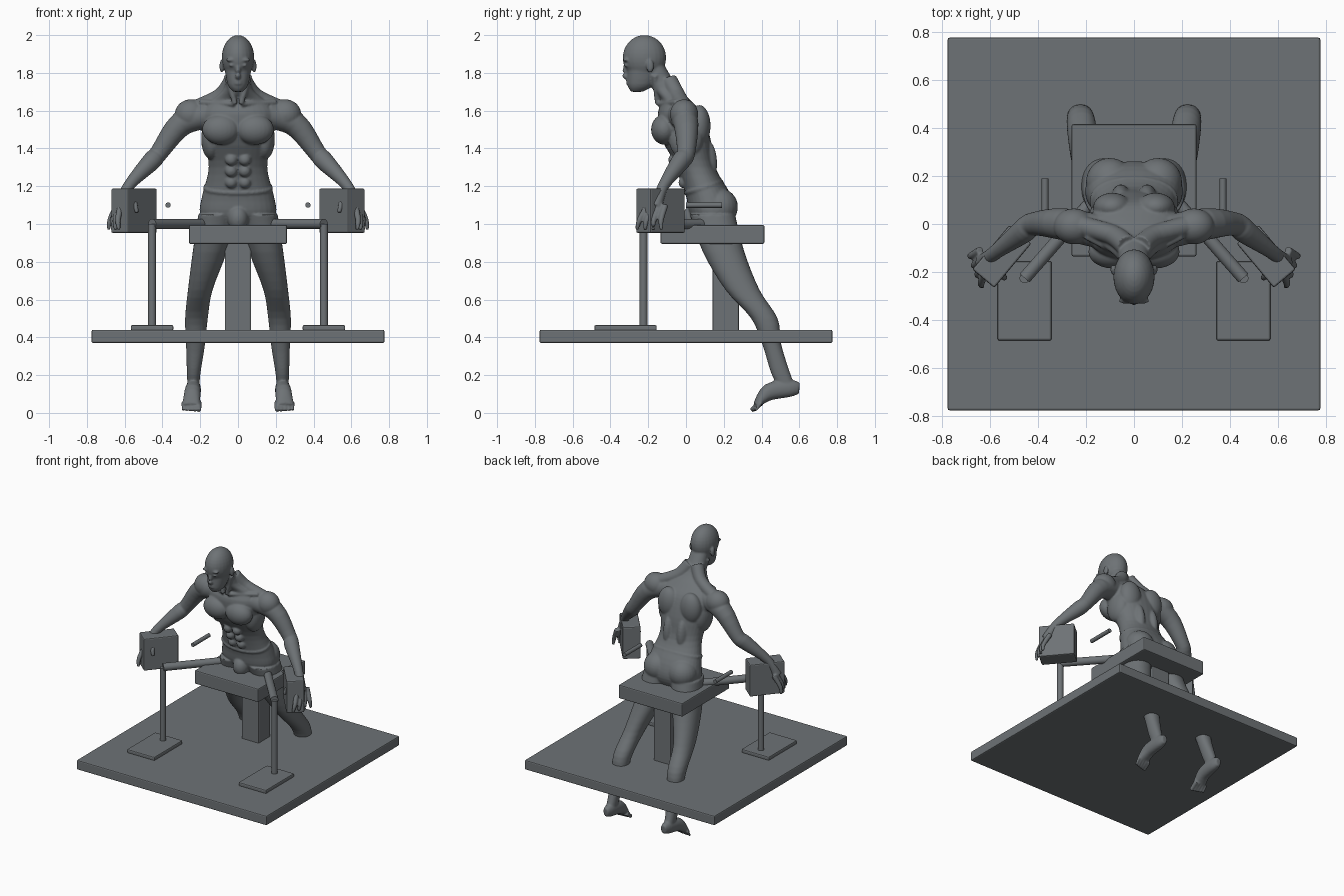
import bpy
import bmesh
import math
from mathutils import Vector, Matrix

default_cube = bpy.data.objects.get("Cube")
if default_cube:
    bpy.data.objects.remove(default_cube, do_unlink=True)

# One flat grey for everything
grey = bpy.data.materials.new("slate grey")
grey.use_nodes = True
grey.diffuse_color = (.155, .17, .18, 1)
shader = grey.node_tree.nodes["Principled BSDF"]
shader.inputs["Base Color"].default_value = grey.diffuse_color


def make_object(name, bm):
    bmesh.ops.recalc_face_normals(bm, faces=bm.faces[:])
    mesh = bpy.data.meshes.new(name)
    bm.to_mesh(mesh)
    bm.free()
    mesh.materials.append(grey)
    obj = bpy.data.objects.new(name, mesh)
    bpy.context.collection.objects.link(obj)
    return obj


def box(name, centre, size, turn=0):
    bm = bmesh.new()
    bmesh.ops.create_cube(bm, size=1, matrix=Matrix.Diagonal((*size, 1)))
    obj = make_object(name, bm)
    obj.location = centre
    obj.rotation_euler.z = turn
    rounding = obj.modifiers.new("rounded edges", 'BEVEL')
    rounding.width = .008
    rounding.segments = 2
    return obj


def rod(name, start, end, radius):
    start, end = Vector(start), Vector(end)
    axis = end - start
    rotation = axis.to_track_quat('Z', 'Y').to_matrix().to_4x4()
    bm = bmesh.new()
    bmesh.ops.create_cone(bm, cap_ends=True, segments=32, radius1=radius, radius2=radius,
                          depth=axis.length, matrix=Matrix.Translation((start + end) / 2) @ rotation)
    for face in bm.faces:
        face.smooth = len(face.verts) == 4
    for edge in bm.edges:
        edge.smooth = all(face.smooth for face in edge.link_faces)
    return make_object(name, bm)


def spline(rows, steps=4):
    """Smoothly interpolate rows of numbers."""
    rows = [Vector(row) for row in rows]
    padded = [rows[0], *rows, rows[-1]]
    result = []
    for before, start, end, after in zip(padded, padded[1:], padded[2:], padded[3:]):
        leave, arrive = (end - before) / 2, (after - start) / 2
        for i in range(steps):
            t = i / steps
            ease = t * t * (3 - 2 * t)
            bend = leave * t * (1 - t) ** 2 - arrive * t * t * (1 - t)
            result.append(start.lerp(end, ease) + bend)
    return result + [rows[-1]]


def loft(bm, rows, level=False, sides=32, power=2.2):
    """Closed skin through x, y, z, half width, half depth; level keeps rings horizontal."""
    rows = spline(rows)
    centres = [Vector(row[:3]) for row in rows]
    rings = []
    for i, row in enumerate(rows):
        across, other = Vector((1, 0, 0)), Vector((0, 1, 0))
        if not level:
            following = centres[min(i + 1, len(rows) - 1)]
            along = (following - centres[max(i - 1, 0)]).normalized()
            across = along.cross(Vector((0, 0, 1))).normalized()
            other = across.cross(along)
        ring = []
        for k in range(sides):
            angle = math.tau * k / sides
            cosine, sine = math.cos(angle), math.sin(angle)
            u = math.copysign(abs(cosine) ** (2 / power), cosine) * row[3]
            v = math.copysign(abs(sine) ** (2 / power), sine) * row[4]
            ring.append(bm.verts.new(centres[i] + across * u + other * v))
        rings.append(ring)
    for low, high in zip(rings, rings[1:]):
        for k in range(sides):
            bm.faces.new((low[k - 1], low[k], high[k], high[k - 1]))
    bm.faces.new(rings[0])
    bm.faces.new(rings[-1])


def tube(bm, *rows):
    """Round limb through x, y, z, radius."""
    loft(bm, [(*row, row[-1]) for row in rows], power=2)


def blob(bm, centre, radii):
    bmesh.ops.create_uvsphere(bm, u_segments=24, v_segments=16, radius=1,
                              matrix=Matrix.Translation(centre) @ Matrix.Diagonal((*radii, 1)))


# Platform, column and seat
box("platform", (0, 0, .405), (1.55, 1.55, .07))
box("seat_column", (0, .21, .66), (.14, .14, .5))
box("seat", (0, .14, .945), (.52, .55, .1))

# Side supports, handles and held blocks
for side, s in (("left", 1), ("right", -1)):
    post_x, post_y, bar_z = s * .455, -.225, 1
    box(side + "_foot_pad", (post_x, -.32, .45), (.225, .33, .03))
    rod(side + "_post", (post_x, post_y, .45), (post_x, post_y, bar_z), .021)
    rod(side + "_support_bar", (post_x, post_y, bar_z), (s * .17, .1, bar_z), .027)
    rod(side + "_small_rod", (s * .37, 0, 1.1), (s * .37, .19, 1.1), .014)
    box(side + "_hand_block", (s * .55, -.135, 1.07), (.12, .24, .235), turn=s * math.radians(40))

# Body, left half first
bm = bmesh.new()

# Leg
loft(bm, [(.11, .14, 1.05, .1, .12), (.15, .2, .85, .09, .11), (.2, .3, .65, .065, .09),
          (.22, .415, .5, .06, .07), (.225, .455, .36, .05, .05), (.235, .505, .2, .035, .05),
          (.235, .55, .11, .03, .04)], level=True)
# Foot and toes
loft(bm, [(.235, .6, .13, .02, .03), (.235, .55, .13, .036, .045),
          (.24, .44, .11, .043, .045), (.25, .37, .04, .046, .015)])
for i in range(5):
    x, shrink = .207 + i * .021, 1 - i / 10
    toe_y = .345 + i * .006
    tube(bm, (x, .4, .055, .016 * shrink), (x, toe_y, .013, .013 * shrink))

# Arm and shoulder
tube(bm, (.15, -.03, 1.58, .07), (.3, 0, 1.53, .066), (.42, 0, 1.375, .048),
     (.46, -.03, 1.33, .05), (.58, -.12, 1.2, .03), (.63, -.16, 1.09, .034))
blob(bm, (.25, -.01, 1.58), (.085, .075, .08))

# Fingers spread over the block, then the thumb
for i in range(4):
    knuckle = Vector((.64, -.11, 1.1)).lerp(Vector((.62, -.2, 1.1)), i / 3)
    tip = Vector((.685, -.13, .97)).lerp(Vector((.63, -.26, .97)), i / 3)
    joint = knuckle.lerp(tip, .6) + Vector((.01, -.01, 0))
    tube(bm, (*knuckle, .017), (*joint, .015), (*tip, .009))
tube(bm, (.58, -.14, 1.15, .02), (.55, -.21, 1.11, .017), (.535, -.225, 1.06, .01))

# Chest, back, flank, buttock and stomach muscles
blob(bm, (.09, -.115, 1.5), (.1, .07, .08))
blob(bm, (.09, .07, 1.52), (.08, .06, .11))
blob(bm, (.055, .09, 1.32), (.045, .075, .14))
blob(bm, (.14, 0, 1.45), (.055, .09, .11))
blob(bm, (.1, .175, 1.09), (.1, .1, .1))
for i in range(3):
    blob(bm, (.036, -.01 - i * .027, 1.22 + i * .06), (.032, .03, .031))

# Shoulder slope, collarbone and neck muscle
tube(bm, (.03, -.09, 1.76, .045), (.09, -.045, 1.68, .042), (.21, -.01, 1.62, .042))
tube(bm, (.02, -.145, 1.635, .013), (.2, -.05, 1.645, .015))
tube(bm, (.06, -.165, 1.79, .017), (.015, -.15, 1.635, .014))

# Eye, brow and ear
blob(bm, (.033, -.315, 1.84), (.016, .013, .008))
blob(bm, (.035, -.318, 1.868), (.03, .014, .01))
blob(bm, (.087, -.19, 1.835), (.011, .02, .035))

# Mirror to the right half
copy = bmesh.ops.duplicate(bm, geom=bm.verts[:] + bm.edges[:] + bm.faces[:])
for item in copy["geom"]:
    if isinstance(item, bmesh.types.BMVert):
        item.co.x *= -1

# Torso and neck
loft(bm, [(0, .15, .96, .13, .07), (0, .14, 1.05, .2, .12), (0, .12, 1.15, .19, .12),
          (0, .055, 1.3, .155, .1), (0, 0, 1.45, .18, .13), (0, -.03, 1.58, .2, .12),
          (0, -.05, 1.65, .15, .08), (0, -.11, 1.72, .075, .07), (0, -.18, 1.85, .06, .06)],
     level=True)
# Waistband, and front of the briefs
loft(bm, [(0, .096, 1.187, .184, .108), (0, .092, 1.2, .184, .108)])
blob(bm, (0, .04, 1.03), (.055, .06, .07))

# Skull and jaw
blob(bm, (0, -.22, 1.88), (.086, .115, .12))
loft(bm, [(0, -.26, 1.7, .025, .03), (0, -.24, 1.74, .055, .07), (0, -.22, 1.85, .075, .09)],
     level=True)
# Nose and lips
tube(bm, (0, -.315, 1.86, .01), (0, -.325, 1.79, .014), (0, -.31, 1.775, .012))
for z in (1.757, 1.743):
    blob(bm, (0, -.3, z), (.024, .018, .008))

# Fuse the parts into one smooth skin
body = make_object("body", bm)
fuse = body.modifiers.new("fuse", 'REMESH')
fuse.mode = 'VOXEL'
fuse.voxel_size = .006
fuse.use_smooth_shade = True
soften = body.modifiers.new("soften", 'SMOOTH')
soften.factor = .5
soften.iterations = 5
